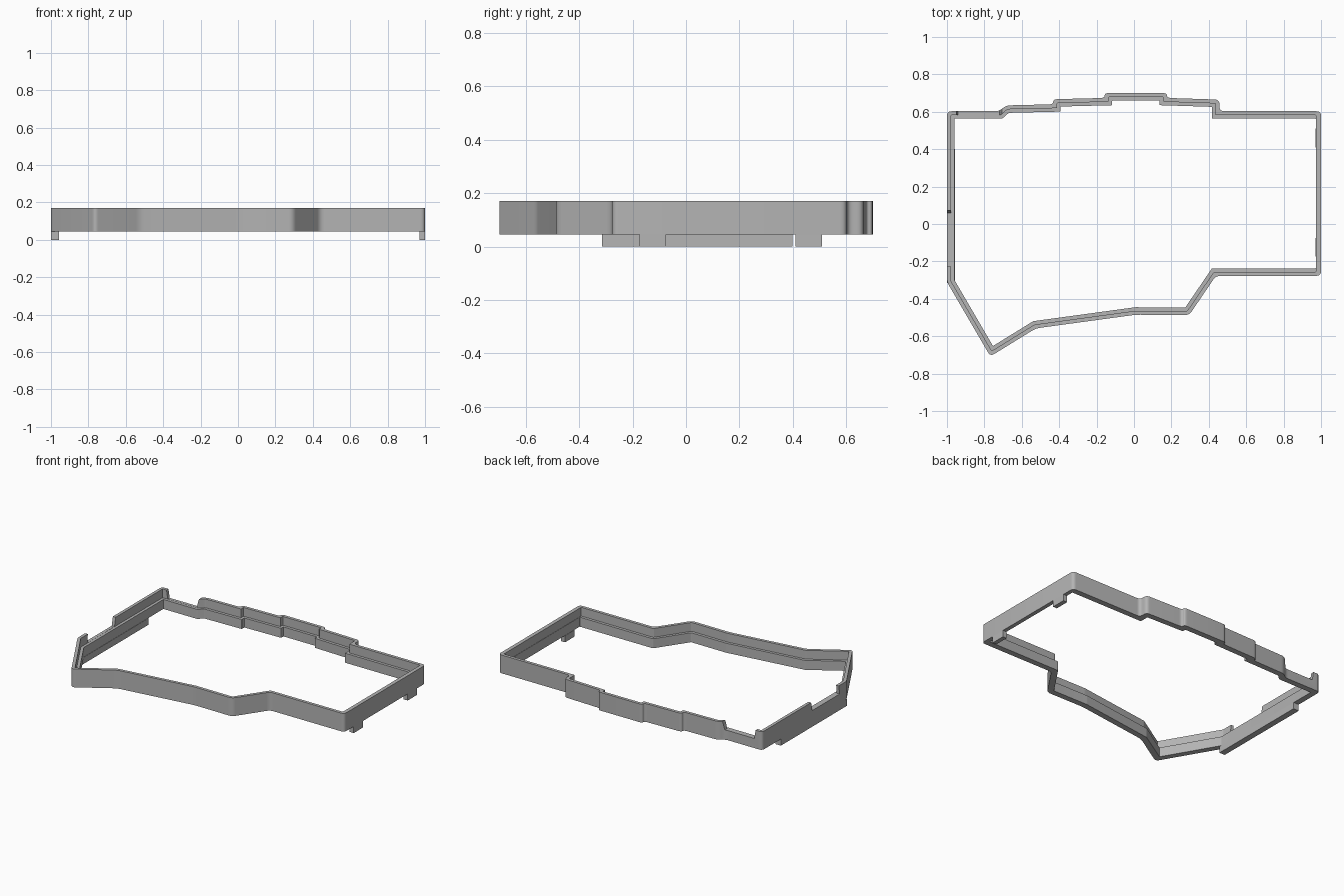
import bpy, bmesh, math
from mathutils import Vector

if "Cube" in bpy.data.objects:
    bpy.data.objects.remove(bpy.data.objects["Cube"])

BASE, LEDGE, TOP = 0.045, 0.11, 0.17

grey = bpy.data.materials.new("plain grey")
grey.use_nodes = True
grey.diffuse_color = (0.46, 0.46, 0.46, 1)
grey.node_tree.nodes["Principled BSDF"].inputs["Base Color"].default_value = grey.diffuse_color


def make_object(name, bm):
    bmesh.ops.recalc_face_normals(bm, faces=bm.faces)
    mesh = bpy.data.meshes.new(name)
    bm.to_mesh(mesh)
    bm.free()
    mesh.materials.append(grey)
    obj = bpy.data.objects.new(name, mesh)
    bpy.context.collection.objects.link(obj)
    return obj


def prism(name, bottom, top, z0, z1):
    """Box between two rectangles (x0, x1, y0, y1) at heights z0 and z1."""
    bm = bmesh.new()
    loops = []
    for (x0, x1, y0, y1), z in ((bottom, z0), (top, z1)):
        loops.append([bm.verts.new((x, y, z)) for x, y in ((x0, y0), (x1, y0), (x1, y1), (x0, y1))])
    low, high = loops
    bm.faces.new(low[::-1])
    bm.faces.new(high)
    for i in range(4):
        j = (i + 1) % 4
        bm.faces.new((low[i], low[j], high[j], high[i]))
    return make_object(name, bm)


def inset(points, distance):
    """Move every edge of a counterclockwise outline inwards by distance(a, b)."""
    n, result = len(points), []
    for i in range(n):
        a, b, c = points[i - 1], points[i], points[(i + 1) % n]
        u, v = (b - a).normalized(), (c - b).normalized()
        nu, nv = Vector((-u.y, u.x)), Vector((-v.y, v.x))
        p, q = b + nu * distance(a, b), b + nv * distance(b, c)
        cross = u.x * v.y - u.y * v.x
        w = q - p
        result.append(p + u * ((w.x * v.y - w.y * v.x) / cross))
    return result


def rounded(points, radius, steps=5):
    """Round all corners, always with the same number of points."""
    n, result = len(points), []
    for i in range(n):
        a, b, c = points[i - 1], points[i], points[(i + 1) % n]
        start = b + (a - b).normalized() * min(radius, (a - b).length * 0.45)
        end = b + (c - b).normalized() * min(radius, (c - b).length * 0.45)
        for k in range(steps + 1):
            t = k / steps
            result.append(start * (1 - t) ** 2 + b * (2 * t * (1 - t)) + end * t ** 2)
    return result


# Outline, counterclockwise from the front left tip
outline = [Vector(p) for p in (
    (-0.768, -0.708), (-0.525, -0.558), (0.01, -0.485), (0.295, -0.487), (0.438, -0.277),
    (1, -0.277), (1, 0.603), (0.457, 0.603), (0.457, 0.665), (0.177, 0.674),
    (0.177, 0.7), (-0.157, 0.7), (-0.157, 0.674), (-0.432, 0.667), (-0.432, 0.64),
    (-0.685, 0.634), (-0.72, 0.603), (-1, 0.603), (-1, -0.31))]


def wall(thick, right_side):
    return lambda a, b: right_side if min(a.x, b.x) > 0.99 else thick


outer = rounded(outline, 0.025)
lip = rounded(inset(outline, wall(0.021, 0.026)), 0.006)
inner = rounded(inset(outline, wall(0.04, 0.028)), 0.004)

# Frame: a stepped wall section swept round the outline
bm = bmesh.new()
section = ((outer, BASE), (outer, TOP), (lip, TOP), (lip, LEDGE), (inner, LEDGE), (inner, BASE))
rings = [[bm.verts.new((p.x, p.y, z)) for p in loop] for loop, z in section]
count = len(outer)
for r in range(len(rings)):
    first, second = rings[r], rings[(r + 1) % len(rings)]
    for i in range(count):
        j = (i + 1) % count
        bm.faces.new((first[i], first[j], second[j], second[i]))
frame = make_object("case_frame", bm)

# Openings in the upper lip, with flared ends
cut_z = LEDGE + 0.001
cutters = [
    prism("left_opening_cutter", (-1.1, -0.9, -0.235, 0.06), (-1.1, -0.9, -0.225, 0.08), cut_z, 0.2),
    prism("back_opening_cutter", (-0.94, -0.72, 0.5, 0.75), (-0.955, -0.70, 0.5, 0.75), cut_z, 0.2)]
for cutter in cutters:
    cutter.hide_render = True
    cut = frame.modifiers.new("opening", 'BOOLEAN')
    cut.operation = 'DIFFERENCE'
    cut.solver = 'EXACT'
    cut.object = cutter
bpy.context.view_layer.objects.active = frame
bpy.ops.object.select_all(action='DESELECT')
frame.select_set(True)
for modifier in list(frame.modifiers):
    bpy.ops.object.modifier_apply(modifier=modifier.name)
for cutter in cutters:
    bpy.data.objects.remove(cutter)
bpy.ops.object.shade_smooth_by_angle(angle=math.radians(30))

# Feet under the side walls
for name, area in (("left_rail", (-1, -0.958, -0.315, 0.4)),
                   ("right_front_foot", (0.97, 1, -0.175, -0.075)),
                   ("right_back_foot", (0.97, 1, 0.41, 0.51))):
    prism(name, area, area, 0, BASE)
